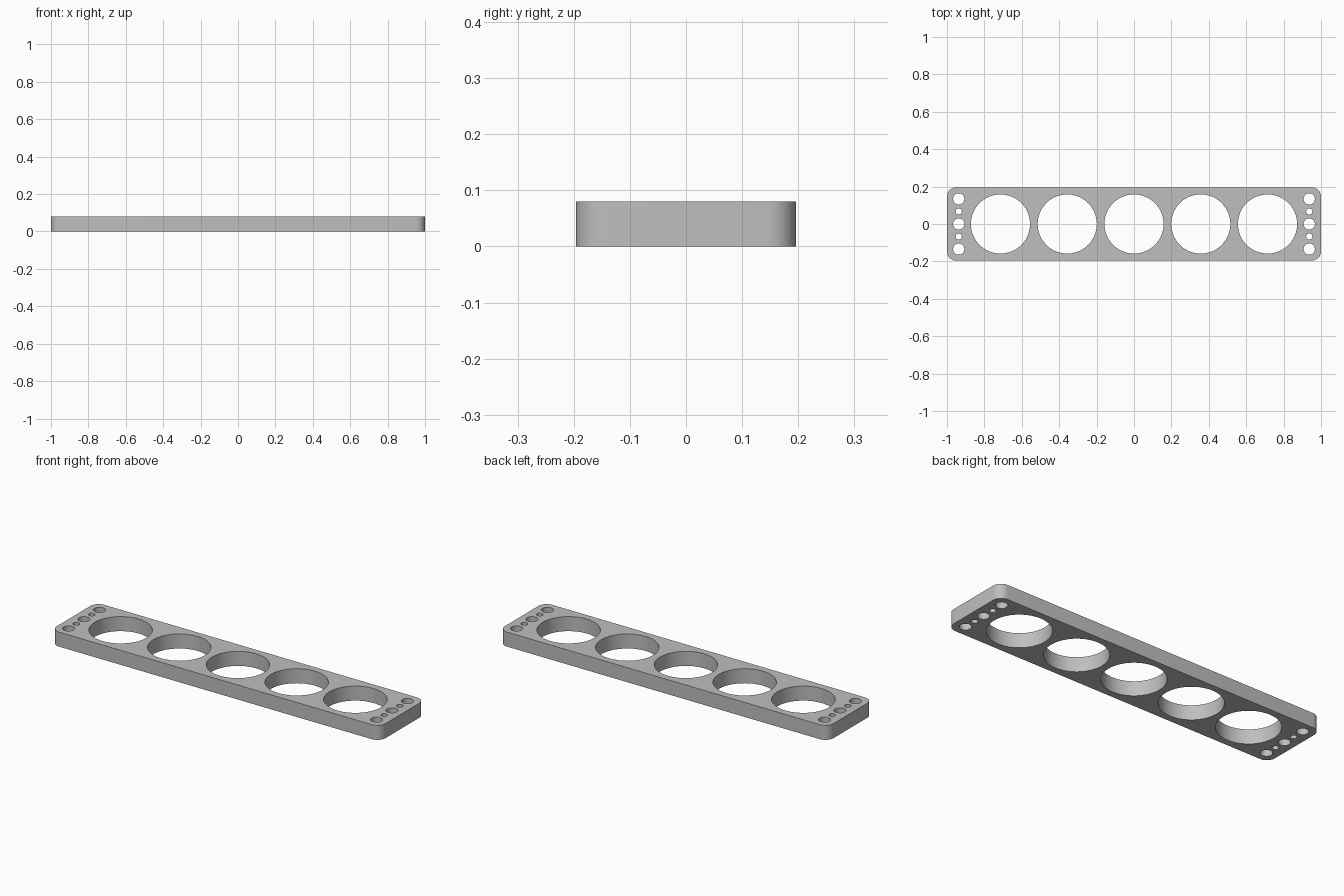
import bpy, bmesh, math

cube = bpy.data.objects.get("Cube")
if cube:
    bpy.data.objects.remove(cube, do_unlink=True)

HALF_X, HALF_Y, HEIGHT, CORNER = 1.0, 0.196, 0.08, 0.05


def arc(cx, cy, radius, start, sweep, steps):
    return [(cx + radius * math.cos(start + sweep * i / steps),
             cy + radius * math.sin(start + sweep * i / steps)) for i in range(steps + 1)]


def add_loop(curve, points):
    spline = curve.splines.new('POLY')
    spline.points.add(len(points) - 1)
    for point, (x, y) in zip(spline.points, points):
        point.co = (x, y, 0, 1)
    spline.use_cyclic_u = True


def add_hole(curve, x, y, radius, sides):
    add_loop(curve, arc(x, y, radius, 0, 2 * math.pi, sides)[:-1])


# Rounded plate outline
profile = bpy.data.curves.new("plate_profile", 'CURVE')
profile.dimensions = '2D'
profile.fill_mode = 'BOTH'
profile.extrude = HEIGHT / 2
outline = []
for i, (sx, sy) in enumerate([(1, 1), (-1, 1), (-1, -1), (1, -1)]):
    outline += arc(sx * (HALF_X - CORNER), sy * (HALF_Y - CORNER), CORNER,
                   i * math.pi / 2, math.pi / 2, 12)
add_loop(profile, outline)

# Five large openings in a row
for i in range(-2, 3):
    add_hole(profile, i * 0.357, 0, 0.158, 96)

# Mounting holes at both ends, alternating large and small
for side in (-1, 1):
    for i in range(-2, 3):
        add_hole(profile, side * 0.937, i * 0.067, 0.0165 if i % 2 else 0.03, 40)

# Turn the extruded profile into a welded solid
source = bpy.data.objects.new("plate_profile", profile)
bpy.context.collection.objects.link(source)
bpy.context.view_layer.update()
evaluated = source.evaluated_get(bpy.context.evaluated_depsgraph_get())
mesh = bpy.data.meshes.new_from_object(evaluated)
bpy.data.objects.remove(source, do_unlink=True)

bm = bmesh.new()
bm.from_mesh(mesh)
bmesh.ops.remove_doubles(bm, verts=bm.verts, dist=0.0001)
bmesh.ops.translate(bm, verts=bm.verts, vec=(0, 0, HEIGHT / 2))
bmesh.ops.recalc_face_normals(bm, faces=bm.faces)
bm.to_mesh(mesh)
bm.free()
mesh.name = "perforated_plate"

# Plain grey finish
grey = bpy.data.materials.new("plain_grey")
grey.use_nodes = True
colour = (0.52, 0.52, 0.52, 1)
grey.diffuse_color = colour
grey.node_tree.nodes["Principled BSDF"].inputs["Base Color"].default_value = colour
mesh.materials.clear()
mesh.materials.append(grey)

plate = bpy.data.objects.new("perforated_plate", mesh)
bpy.context.collection.objects.link(plate)
bpy.ops.object.select_all(action='DESELECT')
plate.select_set(True)
bpy.context.view_layer.objects.active = plate
bpy.ops.object.shade_smooth_by_angle(angle=math.radians(30))
